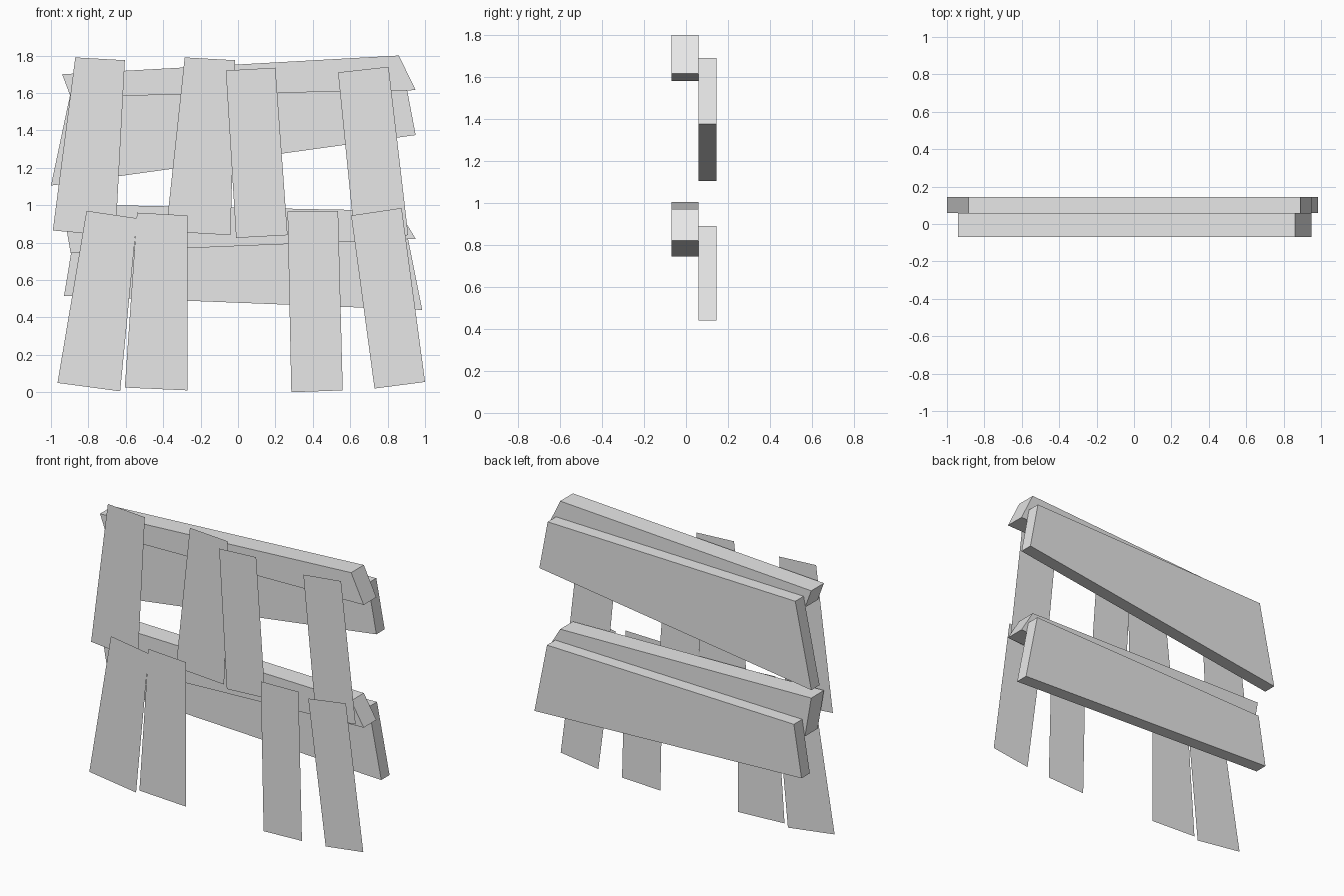
import bpy
import bmesh

cube = bpy.data.objects.get("Cube")
if cube:
    bpy.data.objects.remove(cube, do_unlink=True)

grey = bpy.data.materials.new("plain_grey")
grey.use_nodes = True
grey.diffuse_color = (0.8, 0.8, 0.8, 1)
grey.node_tree.nodes["Principled BSDF"].inputs["Base Color"].default_value = (0.8, 0.8, 0.8, 1)


def board(name, outline, y, depth=0.0):
    """Board from an (x, z) outline at front position y, extruded backwards by depth."""
    bm = bmesh.new()
    face = bm.faces.new([bm.verts.new((x, y, z)) for x, z in outline])
    if depth:
        extruded = bmesh.ops.extrude_face_region(bm, geom=[face], use_keep_orig=True)
        moved = [v for v in extruded["geom"] if isinstance(v, bmesh.types.BMVert)]
        bmesh.ops.translate(bm, verts=moved, vec=(0, depth, 0))
        bmesh.ops.recalc_face_normals(bm, faces=bm.faces)
    else:
        face.normal_update()
        if face.normal.y > 0:
            face.normal_flip()
    mesh = bpy.data.meshes.new(name)
    bm.to_mesh(mesh)
    bm.free()
    mesh.materials.append(grey)
    obj = bpy.data.objects.new(name, mesh)
    bpy.context.collection.objects.link(obj)


# Thick crossbeams with slanted ends
board("upper_beam", [(-.94, 1.70), (.86, 1.80), (.95, 1.615), (-.895, 1.58)], -.07, .13)
board("lower_beam", [(-.94, 1.005), (.86, .97), (.95, .82), (-.895, .745)], -.07, .13)

# Wide rails behind the beams
board("upper_back_rail", [(-.885, 1.65), (.89, 1.69), (.95, 1.375), (-1, 1.105)], .06, .085)
board("lower_back_rail", [(-.875, .85), (.895, .89), (.985, .44), (-.93, .515)], .06, .085)

# Crooked upright slats, thin sheets in two overlapping rows
upper = [
    (-.09, [(-.87, 1.79), (-.605, 1.775), (-.655, .835), (-.99, .865)]),
    (-.085, [(-.285, 1.79), (-.015, 1.775), (-.04, .84), (-.385, .86)]),
    (-.1, [(-.065, 1.72), (.2, 1.735), (.265, .84), (-.01, .825)]),
    (-.095, [(.535, 1.71), (.805, 1.74), (.91, .84), (.625, .81)]),
]
lower = [
    (-.144, [(-.81, .97), (-.54, .93), (-.63, .005), (-.965, .05)]),
    (-.145, [(-.54, .96), (-.27, .945), (-.27, .01), (-.605, .025)]),
    (-.145, [(.265, .965), (.535, .97), (.56, .01), (.285, 0)]),
    (-.145, [(.605, .945), (.875, .985), (1, .055), (.73, .02)]),
]
for row, slats in (("upper", upper), ("lower", lower)):
    for i, (y, outline) in enumerate(slats, 1):
        board(f"{row}_slat_{i}", outline, y)
